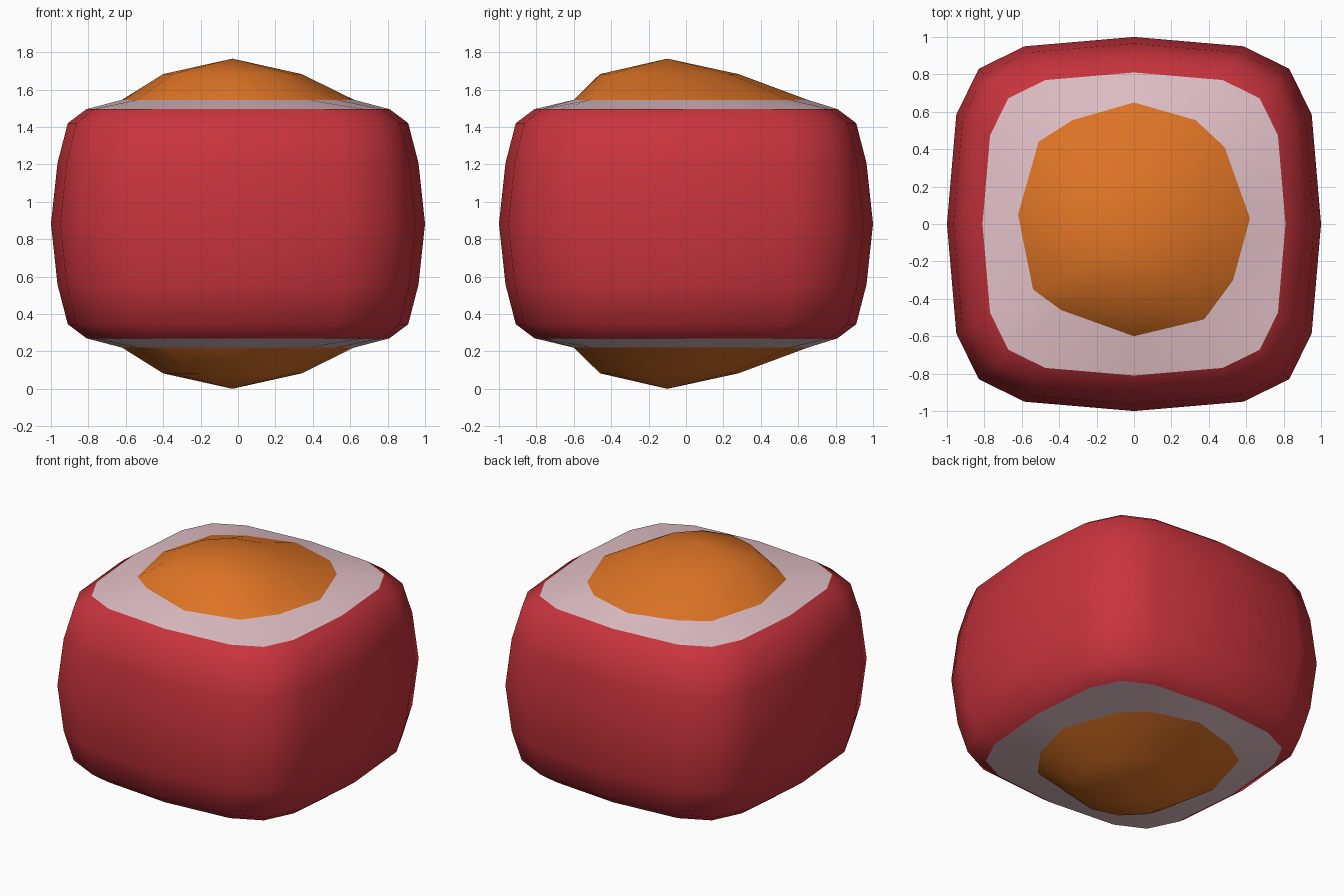
import bpy, bmesh, math

if "Cube" in bpy.data.objects:
    bpy.data.objects.remove(bpy.data.objects["Cube"])

MID = 0.8825  # height of the horizontal mirror plane


def material(name, rgb):
    m = bpy.data.materials.new(name)
    m.diffuse_color = (*rgb, 1)
    m.use_nodes = True
    m.node_tree.nodes["Principled BSDF"].inputs["Base Color"].default_value = m.diffuse_color
    return m


RED = material("red wrapper", (0.58, 0.034, 0.046))
PINK = material("pale pink", (0.76, 0.53, 0.57))
ORANGE = material("orange", (0.73, 0.175, 0.019))


def squarish():
    """Rounded-square outline, 16 points."""
    quarter = [(1, 0), (0.95, 0.585), (0.83, 0.83), (0.585, 0.95)]
    pts = []
    for i in range(4):
        c, s = [(1, 0), (0, 1), (-1, 0), (0, -1)][i]
        pts += [(c * x - s * y, s * x + c * y) for x, y in quarter]
    return pts


def ring(bm, pts, z):
    return [bm.verts.new((x, y, z)) for x, y in pts]


def bridge(bm, a, b):
    n = len(a)
    for i in range(n):
        j = (i + 1) % n
        bm.faces.new((a[i], a[j], b[j], b[i]))


def finish(bm, name, mat, mirrored=False):
    if mirrored:
        geo = bmesh.ops.duplicate(bm, geom=bm.verts[:] + bm.edges[:] + bm.faces[:])["geom"]
        for v in geo:
            if isinstance(v, bmesh.types.BMVert):
                v.co.z = 2 * MID - v.co.z
        bmesh.ops.reverse_faces(bm, faces=[f for f in geo if isinstance(f, bmesh.types.BMFace)])
    for f in bm.faces:
        f.smooth = True
    me = bpy.data.meshes.new(name)
    bm.to_mesh(me)
    bm.free()
    me.materials.append(mat)
    ob = bpy.data.objects.new(name, me)
    bpy.context.collection.objects.link(ob)


OUT = squarish()
RIM = [(x * 0.81, y * 0.81) for x, y in OUT]

# Red wrapper: stacked scaled rings
half = [(0.81, 0.6125), (0.91, 0.5375), (0.965, 0.325)]
levels = [(s, -h) for s, h in half] + [(1, 0)] + [(s, h) for s, h in reversed(half)]
bm = bmesh.new()
rings = [ring(bm, [(x * s, y * s) for x, y in OUT], MID + h) for s, h in levels]
for a, b in zip(rings, rings[1:]):
    bridge(bm, a, b)
finish(bm, "wrapper", RED)

# Irregular edge of the orange centre, anticlockwise
EDGE = [(0.62, 0.03), (0.485, 0.41), (0.33, 0.555), (0, 0.65), (-0.33, 0.555),
        (-0.51, 0.44), (-0.62, 0.05), (-0.54, -0.35), (-0.39, -0.46), (0, -0.60),
        (0.375, -0.51), (0.53, -0.30)]

# Pale sloping collars between wrapper and centre
bm = bmesh.new()
outer = ring(bm, RIM, MID + 0.6125)
inner = ring(bm, EDGE, MID + 0.6625)
edges = [bm.edges.new((r[i], r[(i + 1) % len(r)])) for r in (outer, inner) for i in range(len(r))]
bmesh.ops.bridge_loops(bm, edges=edges)
for f in bm.faces:
    f.normal_update()
    if f.normal.z < 0:
        f.normal_flip()
finish(bm, "collars", PINK, True)

# Orange off-centre domes
bm = bmesh.new()
cx, cy = -0.03, -0.09
low = ring(bm, EDGE, MID + 0.6625)
high = ring(bm, [(cx + 0.37 * math.cos(i * math.pi / 6), cy + 0.37 * math.sin(i * math.pi / 6))
                 for i in range(12)], MID + 0.80)
bridge(bm, low, high)
tip = bm.verts.new((cx, cy - 0.01, 2 * MID))
for i in range(12):
    bm.faces.new((high[i], high[(i + 1) % 12], tip))
finish(bm, "filling_domes", ORANGE, True)
